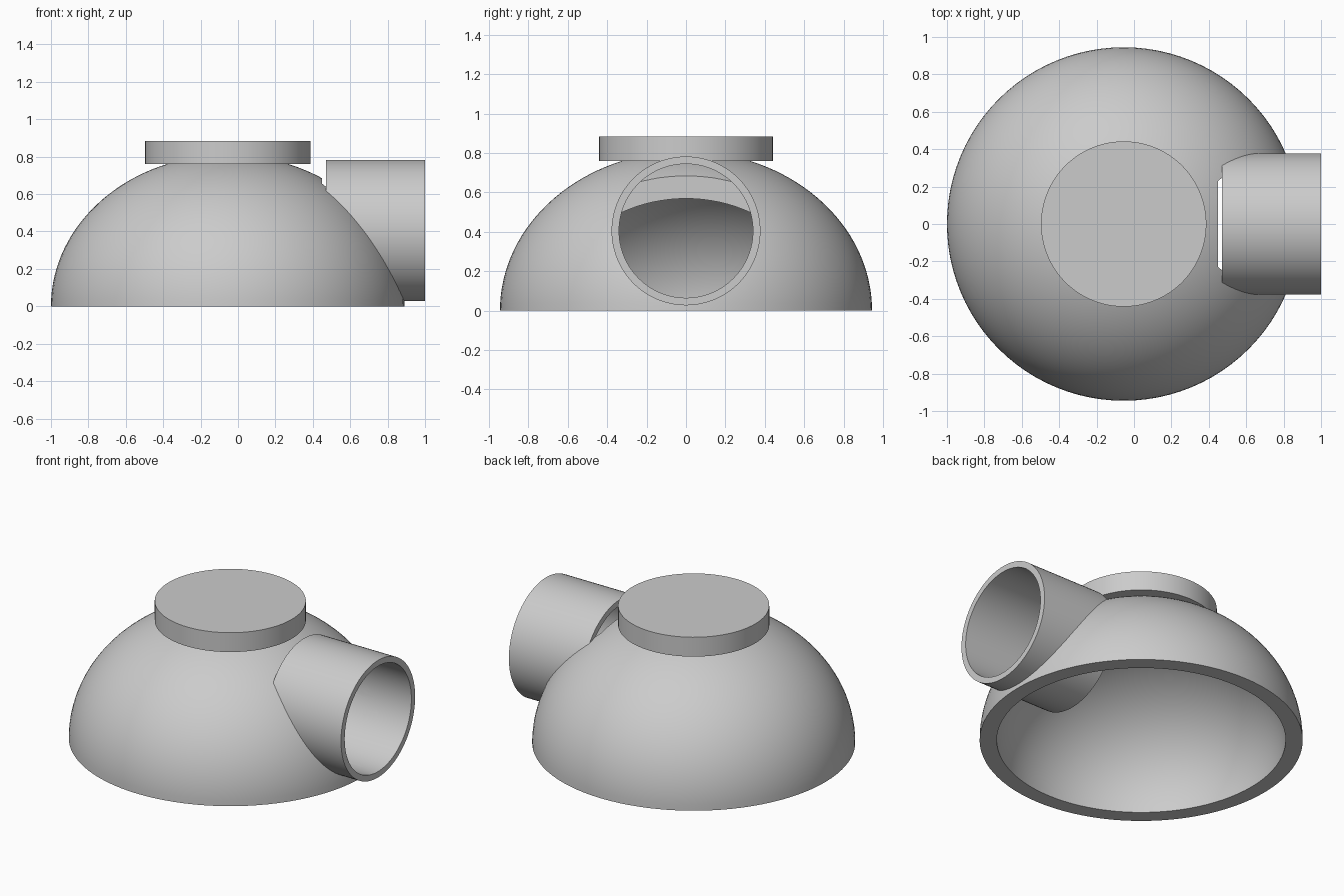
import bpy
import bmesh
from math import cos, sin, pi, radians
from mathutils import Matrix

SEGMENTS = 96
DOME_X = -0.055
PIPE_Z = 0.405
BORE = 0.34

old = bpy.data.objects.get("Cube")
if old:
    bpy.data.objects.remove(old, do_unlink=True)

grey = bpy.data.materials.new("light grey")
grey.use_nodes = True
colour = (0.6, 0.6, 0.6, 1)
grey.diffuse_color = colour
grey.node_tree.nodes["Principled BSDF"].inputs["Base Color"].default_value = colour


def lathe(name, profile, matrix, closed=False):
    """Revolve a (radius, height) profile about z, then place it."""
    bm = bmesh.new()
    verts = [bm.verts.new((r, 0, z)) for r, z in profile]
    edges = [bm.edges.new(pair) for pair in zip(verts, verts[1:])]
    if closed:
        edges.append(bm.edges.new((verts[-1], verts[0])))
    bmesh.ops.spin(bm, geom=verts + edges, cent=(0, 0, 0), axis=(0, 0, 1),
                   angle=2 * pi, steps=SEGMENTS, use_merge=False)
    bmesh.ops.remove_doubles(bm, verts=bm.verts[:], dist=1e-5)
    bmesh.ops.recalc_face_normals(bm, faces=bm.faces[:])
    bm.transform(matrix)
    mesh = bpy.data.meshes.new(name)
    bm.to_mesh(mesh)
    bm.free()
    mesh.materials.append(grey)
    obj = bpy.data.objects.new(name, mesh)
    bpy.context.collection.objects.link(obj)
    return obj


def select(obj):
    bpy.ops.object.select_all(action='DESELECT')
    obj.select_set(True)
    bpy.context.view_layer.objects.active = obj


def arc(radius, height, steps=32):
    """Quarter ellipse from the rim up to the pole."""
    angles = [i * pi / 2 / steps for i in range(steps + 1)]
    return [(radius * cos(a), height * sin(a)) for a in angles[:-1]] + [(0, height)]


def along_x(start):
    return Matrix.Translation((start, 0, PIPE_Z)) @ Matrix.Rotation(radians(90), 4, 'Y')


centre = Matrix.Translation((DOME_X, 0, 0))

# Hollow dome shell with an open base
dome = lathe("dome_shell", arc(0.945, 0.81) + arc(0.845, 0.71)[::-1], centre, closed=True)

# Bore through the side of the dome
cutter = lathe("bore_cutter", [(0, 0), (BORE, 0), (BORE, 0.8), (0, 0.8)], along_x(0.45))
cutter.hide_render = True
cut = dome.modifiers.new("side bore", 'BOOLEAN')
cut.operation = 'DIFFERENCE'
cut.solver = 'EXACT'
cut.object = cutter
select(dome)
bpy.ops.object.modifier_apply(modifier=cut.name)
bpy.data.objects.remove(cutter, do_unlink=True)

# Flat cap on top
cap = lathe("top_cap", [(0, 0.76), (0.442, 0.76), (0.442, 0.885), (0, 0.885)], centre)

# Open pipe leaving the left side
pipe = lathe("side_pipe", [(BORE, 0), (0.378, 0), (0.378, 0.53), (BORE, 0.53)],
             along_x(0.47), closed=True)

for part in (dome, cap, pipe):
    select(part)
    bpy.ops.object.shade_smooth_by_angle(angle=radians(30))
